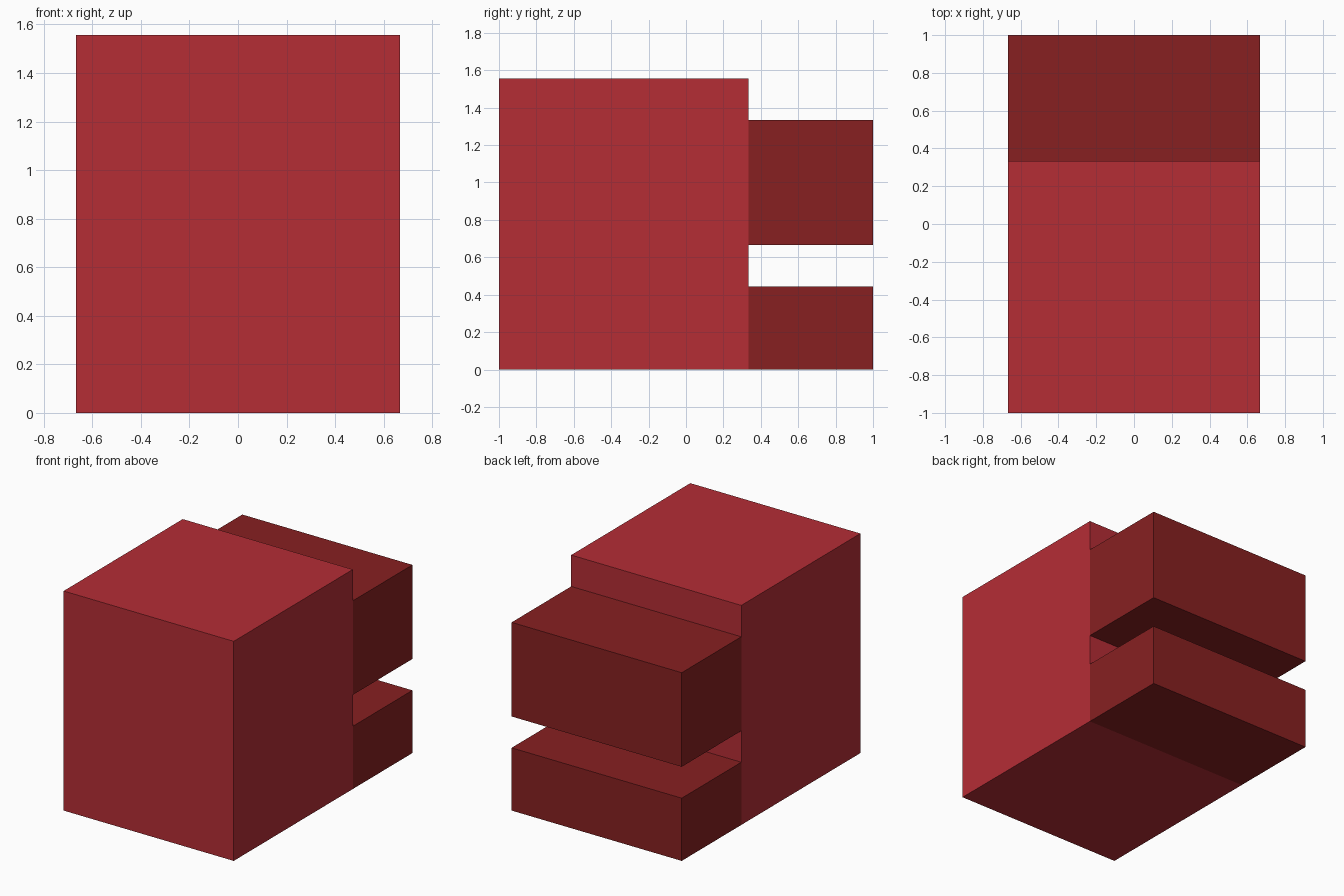
import bpy

default = bpy.data.objects.get("Cube")
if default:
    bpy.data.objects.remove(default, do_unlink=True)


def make_material(name, colour):
    mat = bpy.data.materials.new(name)
    mat.use_nodes = True
    mat.diffuse_color = colour
    for node in mat.node_tree.nodes:
        if node.type == "BSDF_PRINCIPLED":
            node.inputs["Base Color"].default_value = colour
    return mat


def make_block(name, y_range, z_range, mat):
    """Full-width box spanning the given depth and height ranges."""
    (y0, y1), (z0, z1) = y_range, z_range
    bpy.ops.mesh.primitive_cube_add(size=1, location=(0, (y0 + y1) / 2, (z0 + z1) / 2))
    obj = bpy.context.object
    obj.name = name
    obj.scale = (WIDTH, y1 - y0, z1 - z0)
    bpy.ops.object.transform_apply(location=False, rotation=False, scale=True)
    obj.data.materials.append(mat)
    return obj


UNIT = 2 / 9          # the whole model sits on a grid of nine units of depth
WIDTH = 6 * UNIT
STEP = 1 / 3          # plane where the main block meets the rear blocks

red = make_material("red", (0.462, 0.026, 0.036, 1))
dark_red = make_material("dark red", (0.242, 0.0144, 0.0152, 1))

# Main block
make_block("main_block", (-1, STEP), (0, 7 * UNIT), red)

# Rear blocks, separated by a slot
make_block("lower_rear_block", (STEP, 1), (0, 2 * UNIT), dark_red)
make_block("upper_rear_block", (STEP, 1), (3 * UNIT, 6 * UNIT), dark_red)
